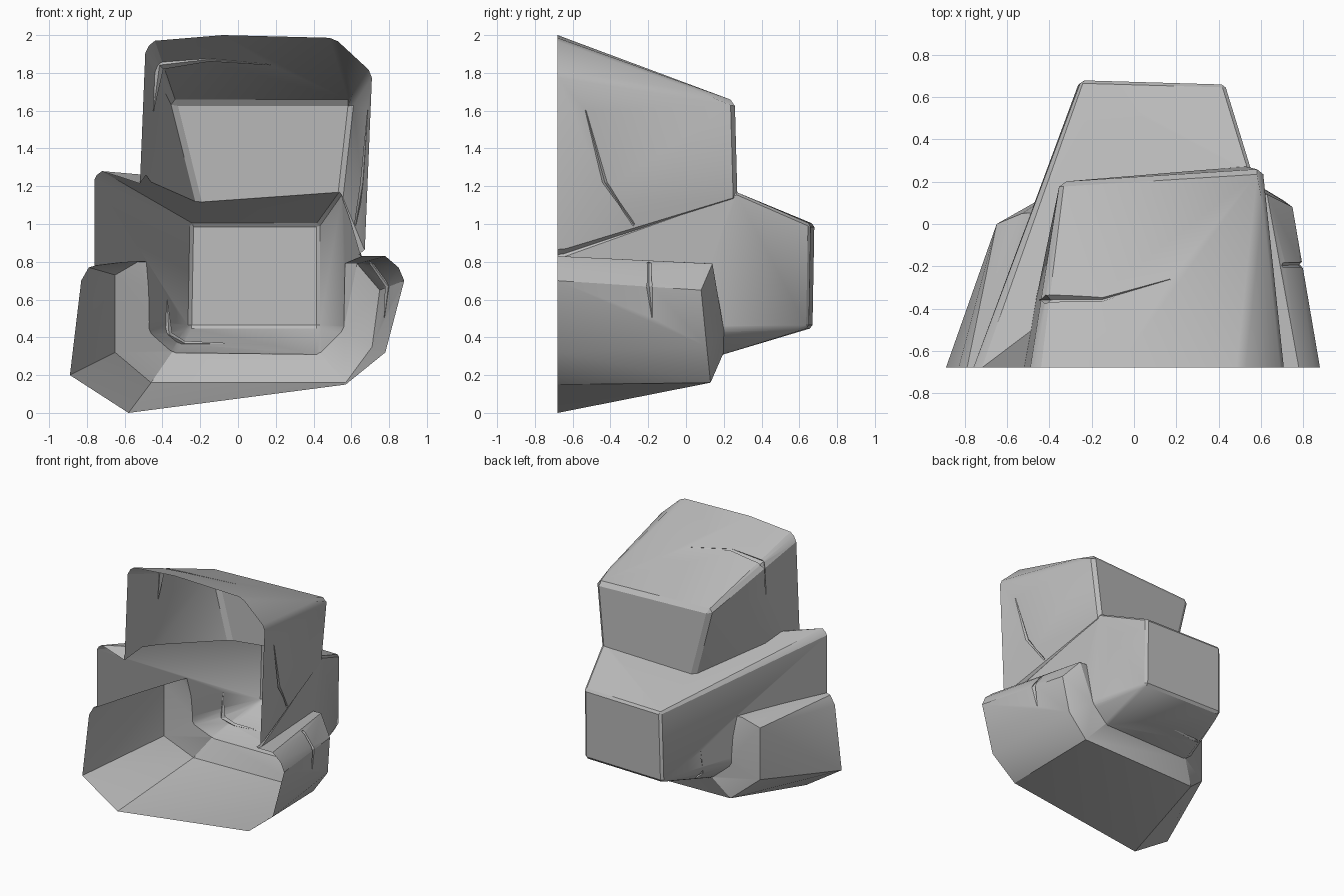
import bpy, bmesh, math
from mathutils import Vector

FRONT = -0.68
cube = bpy.data.objects.get("Cube")
if cube:
    bpy.data.objects.remove(cube, do_unlink=True)

stone = bpy.data.materials.new("grey stone")
stone.use_nodes = True
stone.diffuse_color = (0.5, 0.5, 0.5, 1)
stone.node_tree.nodes["Principled BSDF"].inputs["Base Color"].default_value = (0.5, 0.5, 0.5, 1)


def hull(name, points, chamfer=0.0):
    """Convex boulder through the points, with chamfered sharp edges."""
    bm = bmesh.new()
    for p in points:
        bm.verts.new(p)
    res = bmesh.ops.convex_hull(bm, input=bm.verts[:])
    loose = {g for g in res["geom_interior"] + res["geom_unused"]
             if isinstance(g, bmesh.types.BMVert)}
    bmesh.ops.delete(bm, geom=list(loose), context="VERTS")
    bmesh.ops.dissolve_limit(bm, angle_limit=math.radians(3),
                             verts=bm.verts[:], edges=bm.edges[:])
    if chamfer:
        sharp = [e for e in bm.edges if e.calc_face_angle(0) > math.radians(38)
                 and max(v.co.y for v in e.verts) > FRONT + 0.01]
        bmesh.ops.bevel(bm, geom=sharp, offset=chamfer, segments=1,
                        affect="EDGES", clamp_overlap=True)
    bmesh.ops.recalc_face_normals(bm, faces=bm.faces[:])
    mesh = bpy.data.meshes.new(name)
    bm.to_mesh(mesh)
    bm.free()
    mesh.materials.append(stone)
    ob = bpy.data.objects.new(name, mesh)
    bpy.context.collection.objects.link(ob)
    return ob


def combine(target, other, operation):
    mod = target.modifiers.new("combine", "BOOLEAN")
    mod.operation, mod.object, mod.solver = operation, other, "EXACT"
    bpy.context.view_layer.objects.active = target
    bpy.ops.object.modifier_apply(modifier=mod.name)
    bpy.data.objects.remove(other, do_unlink=True)


def front(*xz):
    return [(x, FRONT, z) for x, z in xz]


# Upper boulder
upper = hull("upper_boulder", front(
    (-0.53, 0.95), (-0.49, 1.93), (-0.44, 1.97), (-0.08, 2.0), (0.51, 1.985),
    (0.71, 1.8), (0.67, 0.83)) + [
    (-0.35, 0.2, 1.65), (0.61, 0.26, 1.65), (-0.2, 0.21, 1.05), (0.55, 0.275, 1.12)], 0.025)

# Middle boulder
middle = hull("rock_shell", front(
    (-0.76, 0.4), (-0.76, 1.25), (-0.72, 1.28), (0.66, 0.83), (0.6, 0.25), (-0.6, 0.25)) + [
    (-0.25, 0.68, 1.0), (0.43, 0.66, 1.0), (0.55, 0.27, 1.17),
    (-0.26, 0.67, 0.45), (0.43, 0.65, 0.45),
    (-0.47, 0.08, 0.45), (-0.34, 0.19, 0.32), (0.43, 0.2, 0.31), (0.56, 0.2, 0.44)], 0.015)

# Lower boulder
lower = hull("lower_boulder", front(
    (-0.6, 0.8), (-0.72, 0.79), (-0.79, 0.77), (-0.83, 0.7), (-0.89, 0.2), (-0.58, 0),
    (0.57, 0.15), (0.78, 0.32), (0.88, 0.7), (0.85, 0.77), (0.78, 0.83), (0.6, 0.83)) + [
    (-0.65, 0, 0.73), (-0.65, 0, 0.32), (-0.46, 0.1, 0.16), (0.57, 0.13, 0.16),
    (0.71, 0.11, 0.35), (0.75, 0.08, 0.65), (0.63, 0.14, 0.79), (-0.53, 0.05, 0.8),
    (-0.48, 0.08, 0.45), (-0.35, 0.17, 0.32), (0.43, 0.2, 0.32), (0.56, 0.2, 0.44)])

combine(middle, upper, "UNION")
combine(middle, lower, "UNION")
rock = middle


def crack(path, widths):
    """Shallow tapering groove following the rock surface."""
    spots = [rock.closest_point_on_mesh(Vector(p))[1].copy() for p in path]
    axes = [Vector(a) for a in ((1, 0, 0), (0, 1, 0), (0, 0, 1))]
    cutters = []
    for i in range(len(spots) - 1):
        tips = [spots[j] + a * s * widths[j] for j in (i, i + 1) for a in axes for s in (-1, 1)]
        cutters.append(hull("crack_cutter", tips))
    for cutter in cutters:
        cutter.hide_render = True
        combine(rock, cutter, "DIFFERENCE")


# Weathered cracks
crack([(0.7, -0.53, 1.6), (0.66, -0.43, 1.22), (0.62, -0.28, 1.0)], (0.003, 0.014, 0.01))
crack([(-0.45, -0.36, 1.6), (-0.43, -0.35, 1.86), (-0.15, -0.35, 1.89), (0.17, -0.26, 1.85)],
      (0.003, 0.025, 0.012, 0.003))
crack([(0.83, -0.17, 0.5), (0.82, -0.19, 0.68), (0.73, -0.19, 0.82)], (0.003, 0.018, 0.014))
crack([(-0.37, 0.35, 0.6), (-0.36, 0.33, 0.42), (-0.28, 0.36, 0.38), (-0.07, 0.38, 0.37)],
      (0.003, 0.018, 0.014, 0.003))

# Open front of the shell
bm = bmesh.new()
bm.from_mesh(rock.data)
caps = [f for f in bm.faces if all(v.co.y < FRONT + 0.002 for v in f.verts)]
bmesh.ops.delete(bm, geom=caps, context="FACES")
bm.to_mesh(rock.data)
bm.free()

bpy.ops.object.select_all(action="DESELECT")
rock.select_set(True)
bpy.context.view_layer.objects.active = rock
bpy.ops.object.shade_smooth_by_angle(angle=math.radians(25))
